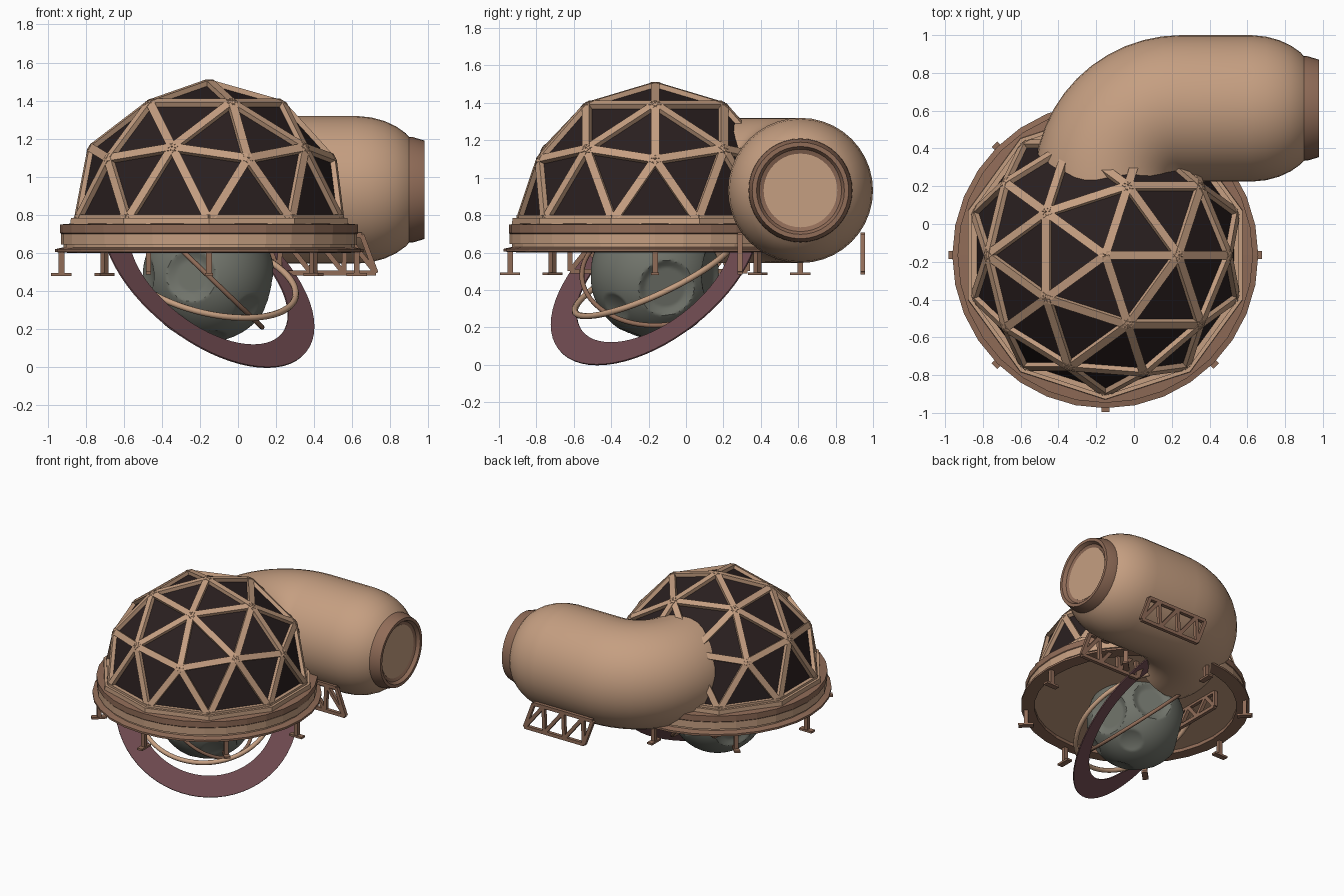
import bpy, bmesh, math
from mathutils import Vector, Matrix

if "Cube" in bpy.data.objects:
    bpy.data.objects.remove(bpy.data.objects["Cube"])

CX, CY = -0.152, -0.165          # dome axis
PLANET = Vector((-0.155, -0.167, 0.48))


def material(name, rgb):
    m = bpy.data.materials.new(name)
    m.diffuse_color = (*rgb, 1)
    m.use_nodes = True
    m.node_tree.nodes["Principled BSDF"].inputs["Base Color"].default_value = m.diffuse_color
    return m


TAN = material("tan", (0.56, 0.345, 0.22))
BROWN = material("brown", (0.28, 0.15, 0.097))
GLASS = material("dark_glass", (0.023, 0.014, 0.014))
MAROON = material("maroon", (0.16, 0.07, 0.08))
STONE = material("grey_green", (0.165, 0.175, 0.148))


def finish(name, bm, mat, smooth=None):
    bmesh.ops.recalc_face_normals(bm, faces=bm.faces[:])
    me = bpy.data.meshes.new(name)
    bm.to_mesh(me)
    bm.free()
    me.materials.append(mat)
    ob = bpy.data.objects.new(name, me)
    bpy.context.collection.objects.link(ob)
    if smooth:
        bpy.ops.object.select_all(action='DESELECT')
        ob.select_set(True)
        bpy.context.view_layer.objects.active = ob
        bpy.ops.object.shade_smooth_by_angle(angle=math.radians(smooth))
    return ob


def skin(bm, rings, closed=False, caps=True):
    """Bridge a list of point rings into a surface."""
    loops = [[bm.verts.new(p) for p in r] for r in rings]
    n = len(loops[0])
    pairs = list(zip(loops, loops[1:]))
    if closed:
        pairs.append((loops[-1], loops[0]))
    for a, b in pairs:
        for i in range(n):
            j = (i + 1) % n
            bm.faces.new((a[i], a[j], b[j], b[i]))
    if caps and not closed:
        bm.faces.new(loops[0])
        bm.faces.new(loops[-1])


def lathe(name, profile, mat, matrix, n=32, closed=False, smooth=None):
    """Turn (radius, height) points about the local z axis."""
    bm = bmesh.new()
    skin(bm, [[matrix @ Vector((r * math.cos(t), r * math.sin(t), h))
               for t in (2 * math.pi * i / n for i in range(n))]
              for r, h in profile], closed)
    return finish(name, bm, mat, smooth)


def beam(bm, p, q, w, d, up):
    """Box from p to q, w wide and d deep along the up direction."""
    p, q = Vector(p), Vector(q)
    x = (q - p).normalized()
    y = Vector(up).cross(x).normalized()
    z = x.cross(y)
    rot = Matrix((x, y, z)).transposed().to_4x4()
    scale = Matrix.Diagonal(((q - p).length, w, d, 1))
    bmesh.ops.create_cube(bm, size=1, matrix=Matrix.Translation((p + q) / 2) @ rot @ scale)


def orient(center, normal):
    return Matrix.Translation(center) @ Vector(normal).to_track_quat('Z', 'Y').to_matrix().to_4x4()


# Geodesic dome: glass panes and struts along every edge
def half_ico(r):
    bm = bmesh.new()
    bmesh.ops.create_icosphere(bm, subdivisions=2, radius=r)
    bmesh.ops.delete(bm, geom=[v for v in bm.verts if v.co.z < -0.01], context='VERTS')
    return bm


origin = Vector((CX, CY, 0.769))
panes = half_ico(0.72)
bmesh.ops.translate(panes, verts=panes.verts[:], vec=origin)
finish("dome_glass", panes, GLASS)

guide = half_ico(0.729)
struts = bmesh.new()
for e in guide.edges:
    a, b = (v.co for v in e.verts)
    lift = Vector((0, 0, 0.01 if max(a.z, b.z) < 0.01 else 0))
    beam(struts, a + origin + lift, b + origin + lift, 0.045, 0.028, a + b)
guide.free()
finish("dome_struts", struts, TAN)

# Ten-sided sill under the dome
axis = Matrix.Translation((CX, CY, 0))
lathe("dome_sill", [(0.70, 0.75), (0.765, 0.75), (0.763, 0.785), (0.70, 0.785)], TAN,
      axis @ Matrix.Rotation(math.radians(18), 4, 'Z'), 10, True)

# Base drum and flange
lathe("drum_lower", [(0.765, 0.625), (0.765, 0.645), (0.778, 0.645), (0.778, 0.70)], TAN, axis)
lathe("drum_upper", [(0.772, 0.695), (0.782, 0.705), (0.782, 0.75), (0.72, 0.755)], BROWN, axis)
lathe("base_flange", [(0.715, 0.60), (0.81, 0.605), (0.81, 0.62), (0.765, 0.63), (0.715, 0.63)],
      BROWN, axis, closed=True)

# Eight hanging feet
feet = bmesh.new()
for i in range(8):
    t = i * math.pi / 4
    c, s = math.cos(t), math.sin(t)

    def at(r, z):
        return (CX + r * c, CY + r * s, z)
    beam(feet, at(0.775, 0.49), at(0.775, 0.61), 0.03, 0.03, (c, s, 0))
    beam(feet, at(0.722, 0.487), at(0.83, 0.487), 0.042, 0.015, (0, 0, 1))
finish("feet", feet, BROWN)

# Curved tunnel: quarter bend, straight run, rounded shoulder
BX, BY, PATH, TR, TZ = 0.25, 0.222, 0.390, 0.388, 0.932
sections = []
for i in range(14):
    t = math.radians(188 - 98 * i / 13)
    d = Vector((math.cos(t), math.sin(t), 0))
    sections.append((Vector((BX, BY, TZ)) + d * PATH, d, TR))
for x, r in ((0.62, TR), (0.70, 0.38), (0.77, 0.361), (0.83, 0.333), (0.88, 0.298), (0.91, 0.265)):
    sections.append((Vector((x, BY + PATH, TZ)), Vector((0, 1, 0)), r))
bm = bmesh.new()
skin(bm, [[c + d * (r * math.cos(a)) + Vector((0, 0, r * math.sin(a)))
           for a in (2 * math.pi * k / 40 for k in range(40))] for c, d, r in sections])
finish("tunnel", bm, TAN, 40)

# Tunnel end collar and hatch
end = Matrix.Translation((0, BY + PATH, TZ)) @ Matrix.Rotation(math.pi / 2, 4, 'Y')
lathe("end_collar", [(0.19, 0.89), (0.278, 0.89), (0.276, 0.92), (0.258, 0.98),
                     (0.235, 0.98), (0.22, 0.955), (0.195, 0.945)], BROWN, end, 40, True, 20)
lathe("end_hatch", [(0.197, 0.91), (0.197, 0.948)], TAN, end, 40)


# Truss panels: two chords, end posts and a zigzag
def truss(name, start, step, bays, z_top, z_bot, lean, w=0.026):
    bm = bmesh.new()
    start, step = Vector(start), Vector(step)
    side = step.cross(Vector((0, 0, 1)))

    def top(k):
        return start + step * k + Vector((0, 0, z_top))

    def bot(k):
        return start + step * k + step.normalized() * lean + Vector((0, 0, z_bot))
    bars = [(top(0), top(bays)), (bot(0), bot(bays)), (top(0), bot(0)), (top(bays), bot(bays))]
    for k in range(bays):
        bars += [(bot(k), top(k + 0.5)), (top(k + 0.5), bot(k + 1))]
    for p, q in bars:
        beam(bm, p, q, w, w, side)
    finish(name, bm, BROWN)


for label, y in (("front", 0.288), ("back", 0.945)):
    truss("truss_" + label, (0.14, y, 0), (0.17, 0, 0), 3, 0.695, 0.495, 0.075)
truss("truss_floor", (-0.47, -0.62, 0), (0, 0.19, 0), 5, 0.62, 0.50, 0)

# Cratered globe: press a shallow bowl inside each crater rim
bm = bmesh.new()
bmesh.ops.create_icosphere(bm, subdivisions=6, radius=0.345)
craters = [((-0.28, -0.95, 0.0), 0.92), ((0.95, 0.2, -0.22), 0.90), ((0.3, 0.9, 0.0), 0.91),
           ((-0.8, 0.5, -0.2), 0.91), ((0.45, 0.4, -0.8), 0.97), ((0.6, -0.6, -0.5), 0.97),
           ((-0.5, -0.4, -0.75), 0.95), ((-0.95, -0.3, 0.0), 0.96), ((0.05, -0.35, -0.93), 0.975)]
for d, lim in craters:
    d = Vector(d).normalized()
    for v in bm.verts:
        h = v.co.dot(d) / 0.345
        if h > lim:
            v.co -= d * min((h - lim) * 0.345 * 2.2, (h - lim) * 0.345 + 0.02)
bmesh.ops.translate(bm, verts=bm.verts[:], vec=PLANET)
finish("globe", bm, STONE, 30)

# Broad flat ring around the globe
lathe("broad_ring", [(0.49, -0.004), (0.65, -0.004), (0.65, 0.004), (0.49, 0.004)],
      MAROON, orient(PLANET, (0.52, -0.52, 0.67)), 64, True)

# Two slim orbit hoops
for name, r, w, normal, mat in (("outer_hoop", 0.47, 0.017, (0.22, -0.415, 0.885), TAN),
                                ("inner_hoop", 0.39, 0.013, (0.69, 0, 0.72), BROWN)):
    prof = [(r + w * math.cos(a), w * math.sin(a)) for a in (math.pi / 4 * k for k in range(8))]
    lathe(name, prof, mat, orient(PLANET, normal), 64, True, 60)
